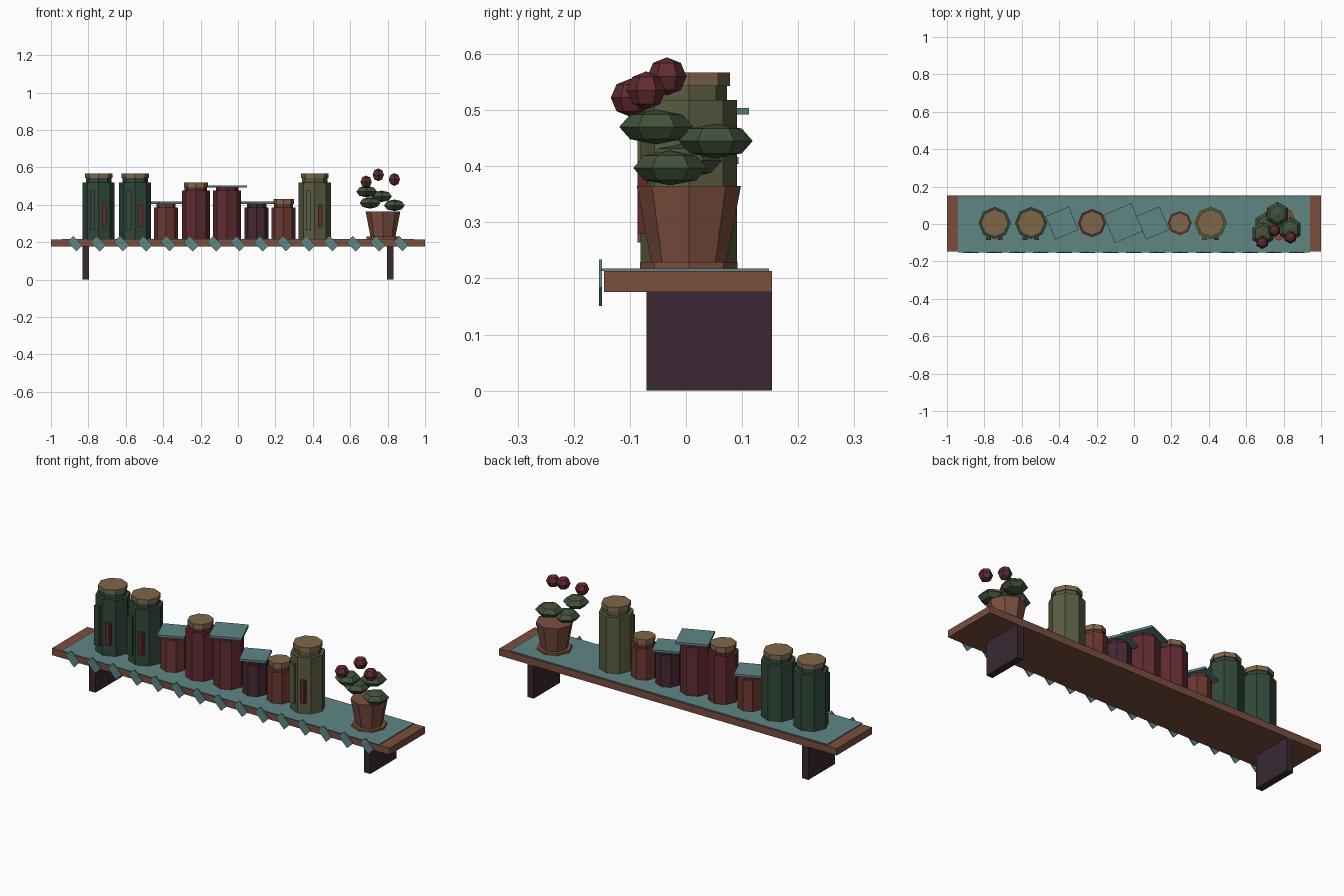
import bpy
from math import radians

if "Cube" in bpy.data.objects:
    bpy.data.objects.remove(bpy.data.objects["Cube"])


def mat(name, hexcode):
    lin = [(int(hexcode[i:i + 2], 16) / 255) ** 2.2 for i in (0, 2, 4)]
    m = bpy.data.materials.new(name)
    m.diffuse_color = (*lin, 1)
    m.use_nodes = True
    m.node_tree.nodes["Principled BSDF"].inputs["Base Color"].default_value = m.diffuse_color
    return m


WOOD = mat("wood", "7A4F40")
IRON = mat("iron", "3C2C35")
CLOTH = mat("cloth", "5F8583")
CORK = mat("cork", "7D664B")
GREEN = mat("dark_green", "34493C")
OLIVE = mat("olive", "5A5C43")
RED = mat("deep_red", "602F33")
RUST = mat("rust", "6B3A34")
PLUM = mat("plum", "4A2C36")
LEAF = mat("leaf", "43523C")
CLAY = mat("clay", "7A5040")


def finish(name, material):
    ob = bpy.context.object
    ob.name = name
    ob.data.materials.append(material)
    return ob


def box(name, center, size, material, rot=(0, 0, 0)):
    bpy.ops.mesh.primitive_cube_add(size=1, location=center, rotation=rot)
    bpy.context.object.scale = size
    return finish(name, material)


def drum(name, x, y, z0, z1, r0, r1, material):
    bpy.ops.mesh.primitive_cone_add(vertices=8, radius1=r0, radius2=r1, depth=z1 - z0,
                                    location=(x, y, (z0 + z1) / 2))
    return finish(name, material)


def blob(name, center, scale, material):
    bpy.ops.mesh.primitive_uv_sphere_add(segments=6, ring_count=4, radius=1, location=center)
    bpy.context.object.scale = scale
    return finish(name, material)


BASE = 0.218  # top of the cloth
CY = 0.005    # depth of the row of jars

# Shelf board and its brackets
box("shelf_board", (0, 0.0035, 0.1945), (2, 0.299, 0.037), WOOD)
for side, x in (("left", -0.814), ("right", 0.814)):
    box(f"{side}_bracket", (x, 0.0415, 0.088), (0.037, 0.223, 0.176), IRON)

# Cloth runner with a fringe of tilted tabs
box("runner", (0, -0.002, 0.2155), (1.88, 0.3, 0.005), CLOTH)
for i in range(15):
    box(f"fringe_tab_{i}", (-0.872 + i * 0.1245, -0.1525, 0.192), (0.07, 0.005, 0.047),
        CLOTH, (0, radians(45), 0))

# Tall jars with a glint strip and a label
for i, (x, m) in enumerate(((-0.745, GREEN), (-0.55, GREEN), (0.41, OLIVE))):
    n = f"tall_jar_{i}"
    drum(n + "_body", x, CY, BASE, 0.518, 0.086, 0.086, m)
    drum(n + "_neck", x, CY, 0.518, 0.543, 0.068, 0.068, m)
    drum(n + "_lid", x, CY, 0.543, 0.567, 0.073, 0.073, CORK)
    box(n + "_glint", (x - 0.033, -0.077, 0.37), (0.028, 0.018, 0.212), m)
    box(n + "_label", (x + 0.03, -0.077, 0.34), (0.025, 0.018, 0.12), RED)

# Smaller jars, topped with a cork or a cloth square
# x, radius, shoulder height, neck height, material, cloth side (0 = cork)
small = ((-0.385, 0.064, 0.386, 0.404, RUST, 0.135),
         (-0.225, 0.075, 0.476, 0.492, RED, 0),
         (-0.058, 0.075, 0.476, 0.492, RED, 0.163),
         (0.1, 0.064, 0.386, 0.404, PLUM, 0.135),
         (0.244, 0.064, 0.386, 0.404, RUST, 0))
for i, (x, r, z1, z2, m, cloth) in enumerate(small):
    n = f"small_jar_{i}"
    drum(n + "_body", x, CY, BASE, z1, r, r, m)
    drum(n + "_neck", x, CY, z1, z2, r * 0.8, r * 0.8, m)
    if cloth:
        box(n + "_cloth", (x, CY, z2 + 0.006), (cloth, cloth, 0.012), CLOTH,
            (0, 0, radians(23)))
    else:
        drum(n + "_lid", x, CY, z2, z2 + 0.026, r * 0.86, r * 0.86, CORK)

# Flower pot
PX = 0.775
drum("pot_saucer", PX, CY, BASE, 0.229, 0.087, 0.087, CLAY)
drum("pot", PX, CY, 0.229, 0.365, 0.067, 0.093, CLAY)

# Leaves and blossoms
for i, p in enumerate(((0.688, -0.053, 0.47), (0.767, 0.053, 0.445),
                       (0.836, -0.028, 0.397), (0.706, -0.002, 0.41))):
    blob(f"leaf_{i}", p, (0.064, 0.066, 0.031), LEAF)
for i, p in enumerate(((0.685, -0.099, 0.522), (0.75, -0.034, 0.56), (0.836, -0.071, 0.535))):
    blob(f"blossom_{i}", p, (0.035, 0.035, 0.034), RED)
